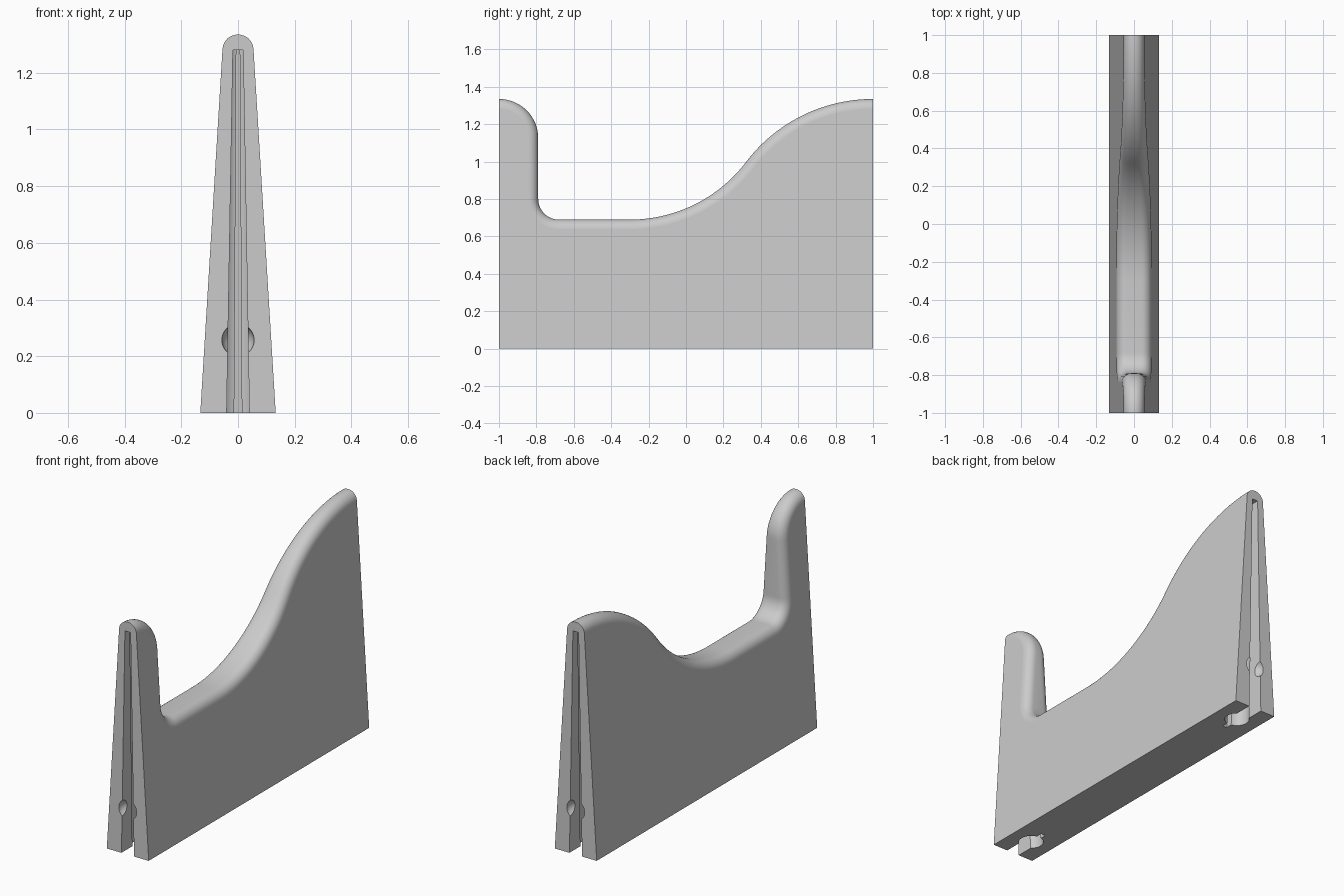
import bpy, bmesh
from math import sin, cos, pi, radians, atan
from mathutils import Vector

old = bpy.data.objects.get("Cube")
if old:
    bpy.data.objects.remove(old, do_unlink=True)

grey = bpy.data.materials.new("light_grey")
grey.use_nodes = True
COLOUR = (0.6, 0.6, 0.6, 1)
grey.diffuse_color = COLOUR
grey.node_tree.nodes["Principled BSDF"].inputs["Base Color"].default_value = COLOUR

TOP, FLOOR, ROUND = 1.335, 0.69, 0.05


def half_width(z):
    return 0.133 - 0.061 * z


def make_object(name, bm):
    bmesh.ops.recalc_face_normals(bm, faces=bm.faces)
    mesh = bpy.data.meshes.new(name)
    bm.to_mesh(mesh)
    bm.free()
    mesh.materials.append(grey)
    obj = bpy.data.objects.new(name, mesh)
    bpy.context.collection.objects.link(obj)
    return obj


def arc(cy, cz, radius, start, end, steps, inward):
    """Points (y, z) along an arc, each with its direction into the material."""
    result = []
    for i in range(steps + 1):
        a = start + (end - start) * i / steps
        d = Vector((cos(a), sin(a)))
        result.append((Vector((cy, cz)) + d * radius, d * inward))
    return result


def upper_profile():
    """Front post, rounded corner, flat floor and S-shaped rise to the back."""
    run, rise, start = 1.3, TOP - FLOOR, -0.3
    bend = 2 * atan(rise / run)
    total = run / sin(bend)
    r1 = 0.78
    r2 = total - r1
    pts = arc(-1, TOP - 0.21, 0.21, pi / 2, 0, 16, -1)
    pts += arc(-0.68, FLOOR + 0.11, 0.11, pi, 1.5 * pi, 12, 1)
    pts += arc(start, FLOOR + r1, r1, -pi / 2, -pi / 2 + bend, 24, 1)
    pts += arc(1, TOP - r2, r2, pi / 2 + bend, pi / 2, 24, -1)[1:]
    return pts


def build_body():
    bm = bmesh.new()
    steps = 8
    rows = []
    for p, n in upper_profile():
        half = []
        for k in range(steps + 1):
            t = pi / 2 * k / steps
            q = p + n * ROUND * (1 - sin(t))
            half.append((half_width(q.y) - ROUND * (1 - cos(t)), q.x, q.y))
        ring = half + [(-x, y, z) for x, y, z in reversed(half)]
        rows.append([bm.verts.new(c) for c in ring])
    # Rounded rim
    for a, b in zip(rows, rows[1:]):
        for k in range(len(a) - 1):
            bm.faces.new((a[k], a[k + 1], b[k + 1], b[k])).smooth = True
    # Flat sides, ends and base
    w = half_width(0)
    fr, fl, br, bl = [bm.verts.new((x, y, 0)) for y in (-1, 1) for x in (w, -w)]
    bm.faces.new([fr] + [r[0] for r in rows] + [br])
    bm.faces.new([fl] + [r[-1] for r in rows] + [bl])
    bm.faces.new([fr] + rows[0] + [fl])
    bm.faces.new([br] + rows[-1] + [bl])
    bm.faces.new((fr, br, bl, fl))
    return make_object("holder_body", bm)


def keyhole_outline():
    """Half widths and depths: open throat, round pocket, thin slit."""
    centre, radius, throat, slit = 0.15, 0.065, 0.04, 0.014
    half = [(throat, -0.1)]
    for i in range(17):
        a = radians(-52 + 130 * i / 16)
        half.append((radius * cos(a), centre + radius * sin(a)))
    half += [(slit, 0.25)]
    return half + [(-x, d) for x, d in reversed(half)]


def slot_cutter(side):
    """Keyhole channel shrinking with height towards the end face."""
    bm = bmesh.new()
    rings = []
    for z in (-0.05, 1.28):
        s = 1 - 0.55 * z / 1.28
        rings.append([bm.verts.new((x * s, side * (1 - d * s), z))
                      for x, d in keyhole_outline()])
    low, high = rings
    n = len(low)
    for i in range(n):
        j = (i + 1) % n
        face = bm.faces.new((low[i], low[j], high[j], high[i]))
        face.smooth = 0 < i < 17 or n - 18 <= i < n - 2
    bm.faces.new(low)
    bm.faces.new(high)
    return make_object("slot_cutter", bm)


def ball_cutter(side):
    bm = bmesh.new()
    bmesh.ops.create_uvsphere(bm, u_segments=32, v_segments=20, radius=0.057)
    for v in bm.verts:
        v.co += Vector((0, side, 0.257))
    for f in bm.faces:
        f.smooth = True
    return make_object("ball_cutter", bm)


body = build_body()
bpy.context.view_layer.objects.active = body

# Keyhole channel and round socket in each end
for side in (-1, 1):
    for cutter in (slot_cutter(side), ball_cutter(side)):
        cutter.hide_render = True
        mod = body.modifiers.new("cut", "BOOLEAN")
        mod.operation = "DIFFERENCE"
        mod.solver = "EXACT"
        mod.object = cutter
        bpy.ops.object.modifier_apply(modifier=mod.name)
        bpy.data.objects.remove(cutter, do_unlink=True)
